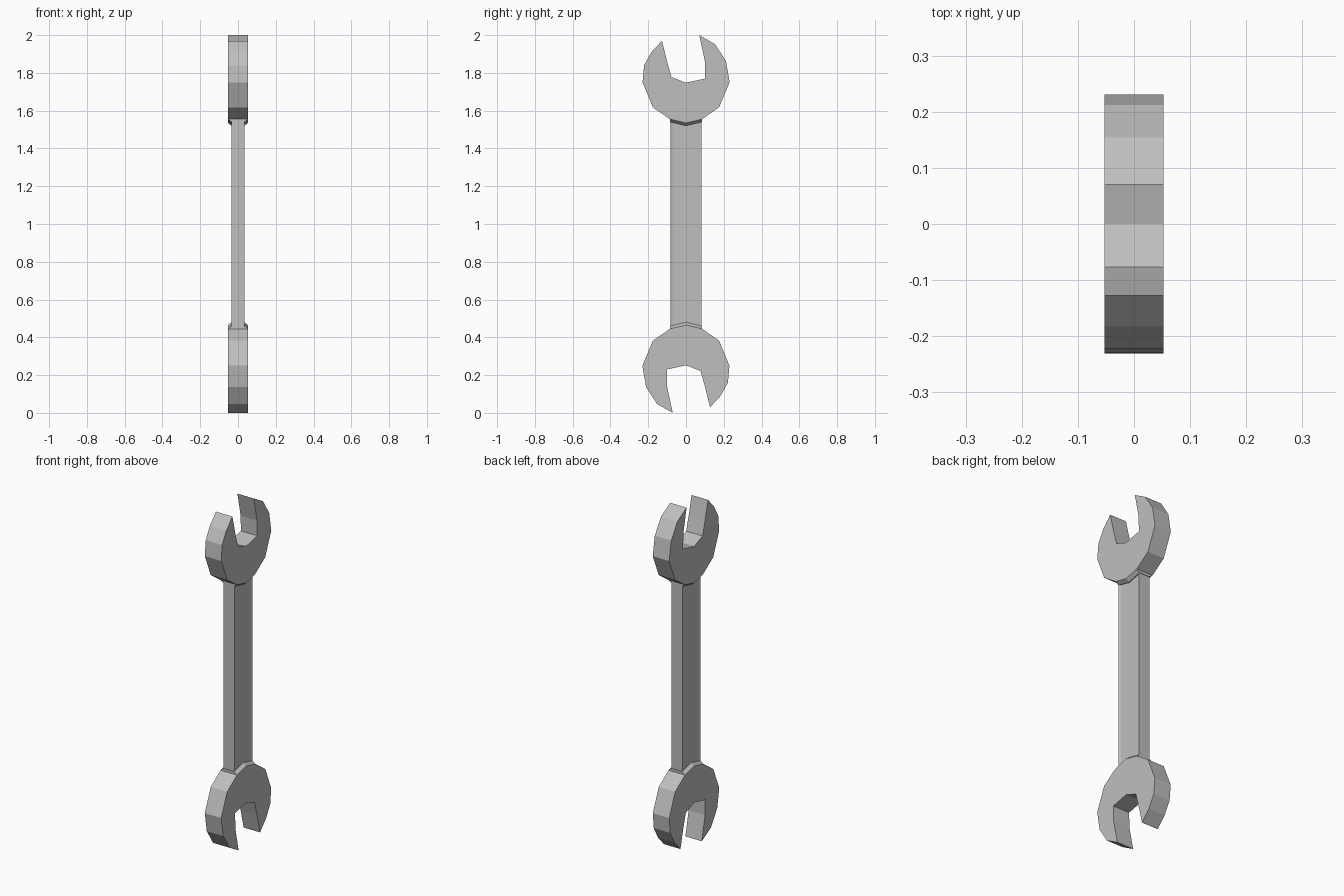
import bpy, bmesh

cube = bpy.data.objects.get("Cube")
if cube:
    bpy.data.objects.remove(cube, do_unlink=True)

# One steel colour for the whole tool
steel = bpy.data.materials.new("brushed_steel")
steel.use_nodes = True
colour = (0.52, 0.52, 0.52, 1)
steel.diffuse_color = colour
steel.node_tree.nodes["Principled BSDF"].inputs["Base Color"].default_value = colour


def finish(name, bm):
    bmesh.ops.recalc_face_normals(bm, faces=bm.faces)
    mesh = bpy.data.meshes.new(name)
    bm.to_mesh(mesh)
    bm.free()
    mesh.materials.append(steel)
    obj = bpy.data.objects.new(name, mesh)
    bpy.context.collection.objects.link(obj)
    return obj


def extrude_outline(name, points, half):
    """Extrude a (y, z) outline symmetrically along x."""
    bm = bmesh.new()
    face = bm.faces.new([bm.verts.new((-half, y, z)) for y, z in points])
    side = bmesh.ops.extrude_face_region(bm, geom=[face])
    verts = [v for v in side["geom"] if isinstance(v, bmesh.types.BMVert)]
    bmesh.ops.translate(bm, verts=verts, vec=(2 * half, 0, 0))
    return bm


# Open jaw outline, ending with the neck
jaw = [(-.127, 1.97), (-.183, 1.91), (-.222, 1.84), (-.23, 1.75),
       (-.175, 1.617), (-.085, 1.555), (0, 1.535), (.085, 1.555),
       (.175, 1.617), (.231, 1.75), (.212, 1.862), (.154, 1.952),
       (.07, 2), (.1, 1.86), (.102, 1.77), (0, 1.748), (-.077, 1.778), (-.1, 1.86)]


def make_head(name, turn):
    bm = extrude_outline(name, [(turn * y, 1 + turn * (z - 1)) for y, z in jaw], .053)
    return finish(name, bm)


make_head("upper_jaw", 1)
make_head("lower_jaw", -1)

# Handle with pointed ends and a shallow sunken panel on each broad face
ends = [(-.083, 1.555), (0, 1.54), (.083, 1.555)]
outline = ends + [(-y, 2 - z) for y, z in ends]
bm = extrude_outline("handle", outline, .035)
bm.normal_update()
broad = [f for f in bm.faces if abs(f.normal.x) > .9]
bmesh.ops.recalc_face_normals(bm, faces=bm.faces)
bmesh.ops.inset_individual(bm, faces=broad, thickness=.02, depth=-.005)
finish("handle", bm)

# Sloped collars joining the handle faces to the thicker jaws
for name, turn in (("upper_collar", 1), ("lower_collar", -1)):
    bm = bmesh.new()
    rings = []
    for half, drop in ((.053, 0), (.034, .015)):
        rings.append([bm.verts.new((s * half, turn * y, 1 + turn * (z - drop - 1)))
                      for s, row in ((1, jaw[5:8]), (-1, jaw[7:4:-1])) for y, z in row])
    for i in range(6):
        j = (i + 1) % 6
        bm.faces.new((rings[0][i], rings[0][j], rings[1][j], rings[1][i]))
    for ring in rings:
        bm.faces.new(ring)
    finish(name, bm)
